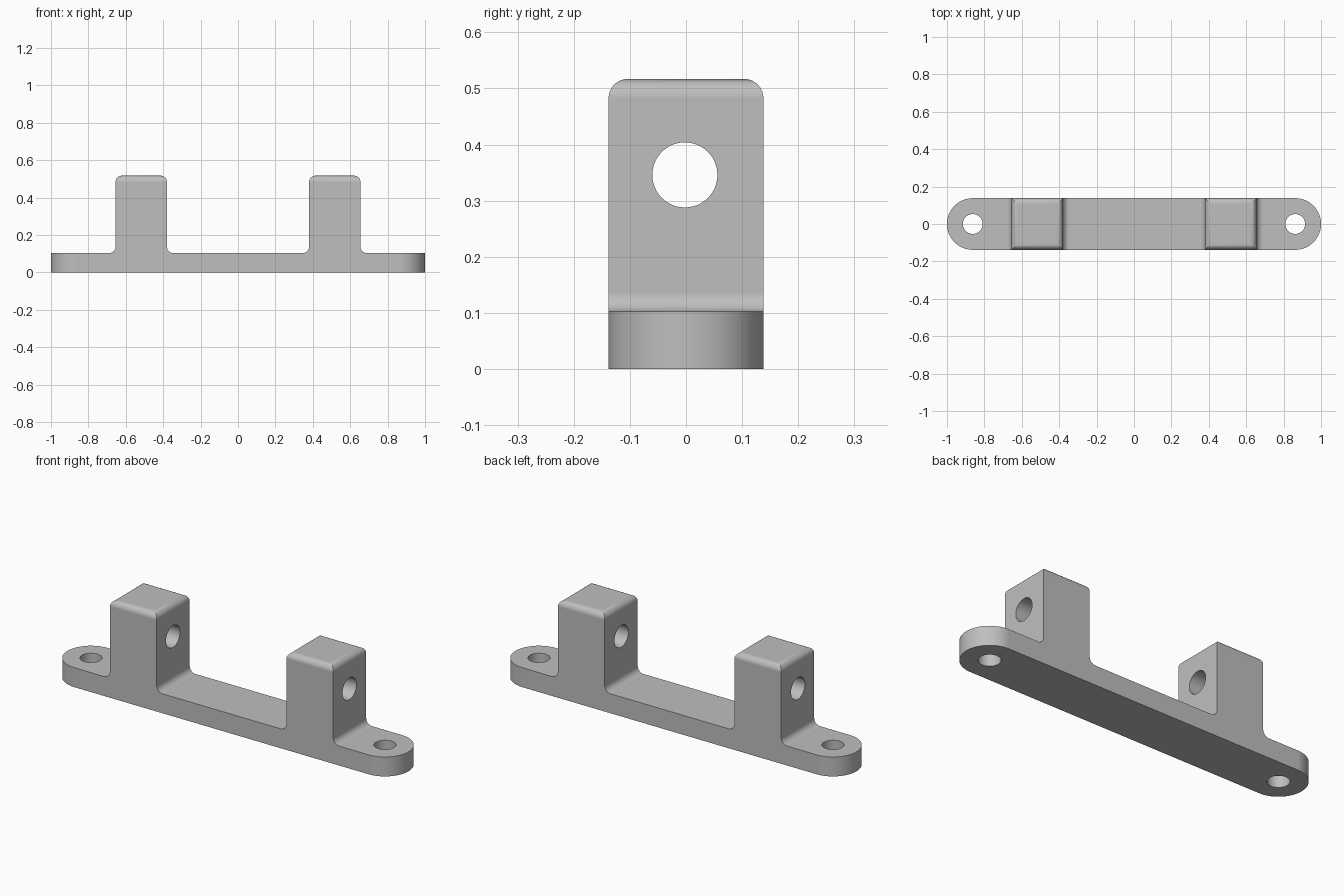
import bpy
import bmesh
from math import pi
from mathutils import Matrix

HALF_W = 0.138      # half depth, also the radius of the rounded ends
BASE_H = 0.103
POST_H = 0.517
POST_IN, POST_OUT = 0.38, 0.655
ROUND = 0.034

cube = bpy.data.objects.get("Cube")
if cube:
    bpy.data.objects.remove(cube, do_unlink=True)

grey = bpy.data.materials.new("plain grey")
grey.use_nodes = True
colour = (0.52, 0.52, 0.52, 1)
grey.diffuse_color = colour
grey.node_tree.nodes["Principled BSDF"].inputs["Base Color"].default_value = colour


def add_object(name, bm):
    bmesh.ops.recalc_face_normals(bm, faces=bm.faces)
    mesh = bpy.data.meshes.new(name)
    bm.to_mesh(mesh)
    bm.free()
    mesh.materials.append(grey)
    obj = bpy.data.objects.new(name, mesh)
    bpy.context.collection.objects.link(obj)
    return obj


def near(a, b):
    return abs(a - b) < 1e-4


# Bracket outline: flat bar with two square posts, extruded through the depth
half = [(POST_IN, BASE_H), (POST_IN, POST_H), (POST_OUT, POST_H),
        (POST_OUT, BASE_H), (1, BASE_H), (1, 0)]
outline = half + [(-x, z) for x, z in reversed(half)]
bm = bmesh.new()
face = bm.faces.new([bm.verts.new((x, -HALF_W, z)) for x, z in outline])
extruded = bmesh.ops.extrude_face_region(bm, geom=[face])["geom"]
bmesh.ops.translate(bm, vec=(0, 2 * HALF_W, 0),
                    verts=[g for g in extruded if isinstance(g, bmesh.types.BMVert)])
bmesh.ops.recalc_face_normals(bm, faces=bm.faces)


def is_soft(edge):
    a, b = (v.co for v in edge.verts)
    top = near(a.z, POST_H) and near(b.z, POST_H)
    foot = near(a.z, BASE_H) and near(b.z, BASE_H) and near(a.x, b.x) and abs(a.x) < 0.9
    return top or foot


def is_bar_end(edge):
    a, b = (v.co for v in edge.verts)
    return near(abs(a.x), 1) and near(a.x, b.x) and near(a.y, b.y)


# Round the post tops and fillet their feet, then round the bar ends
for test, radius, steps in ((is_soft, ROUND, 8), (is_bar_end, HALF_W, 20)):
    bmesh.ops.bevel(bm, geom=[e for e in bm.edges if test(e)], offset=radius,
                    offset_type='OFFSET', segments=steps, profile=0.5,
                    affect='EDGES', clamp_overlap=True)
bmesh.ops.remove_doubles(bm, verts=bm.verts, dist=0.0003)
bmesh.ops.dissolve_degenerate(bm, edges=bm.edges, dist=0.0003)
bracket = add_object("bracket", bm)


# Holes: one upright through each bar end, one sideways through each post
def drill(radius, centre, sideways):
    bm = bmesh.new()
    turn = Matrix.Rotation(pi / 2, 4, 'Y') if sideways else Matrix()
    bmesh.ops.create_cone(bm, cap_ends=True, segments=48, radius1=radius, radius2=radius,
                          depth=0.4, matrix=Matrix.Translation(centre) @ turn)
    cutter = add_object("hole_cutter", bm)
    cutter.hide_render = True
    mod = bracket.modifiers.new("hole", 'BOOLEAN')
    mod.operation = 'DIFFERENCE'
    mod.solver = 'EXACT'
    mod.object = cutter
    bpy.ops.object.modifier_apply(modifier=mod.name)
    bpy.data.objects.remove(cutter, do_unlink=True)


bpy.ops.object.select_all(action='DESELECT')
bpy.context.view_layer.objects.active = bracket
bracket.select_set(True)
for side in (-1, 1):
    drill(0.053, (side * 0.862, 0, 0.05), False)
    drill(0.058, (side * (POST_IN + POST_OUT) / 2, -0.002, 0.346), True)

# Smooth curves with crisp edges and flat-looking large faces
bpy.ops.object.shade_smooth_by_angle(angle=pi / 6)
weighted = bracket.modifiers.new("even_shading", 'WEIGHTED_NORMAL')
weighted.keep_sharp = True
